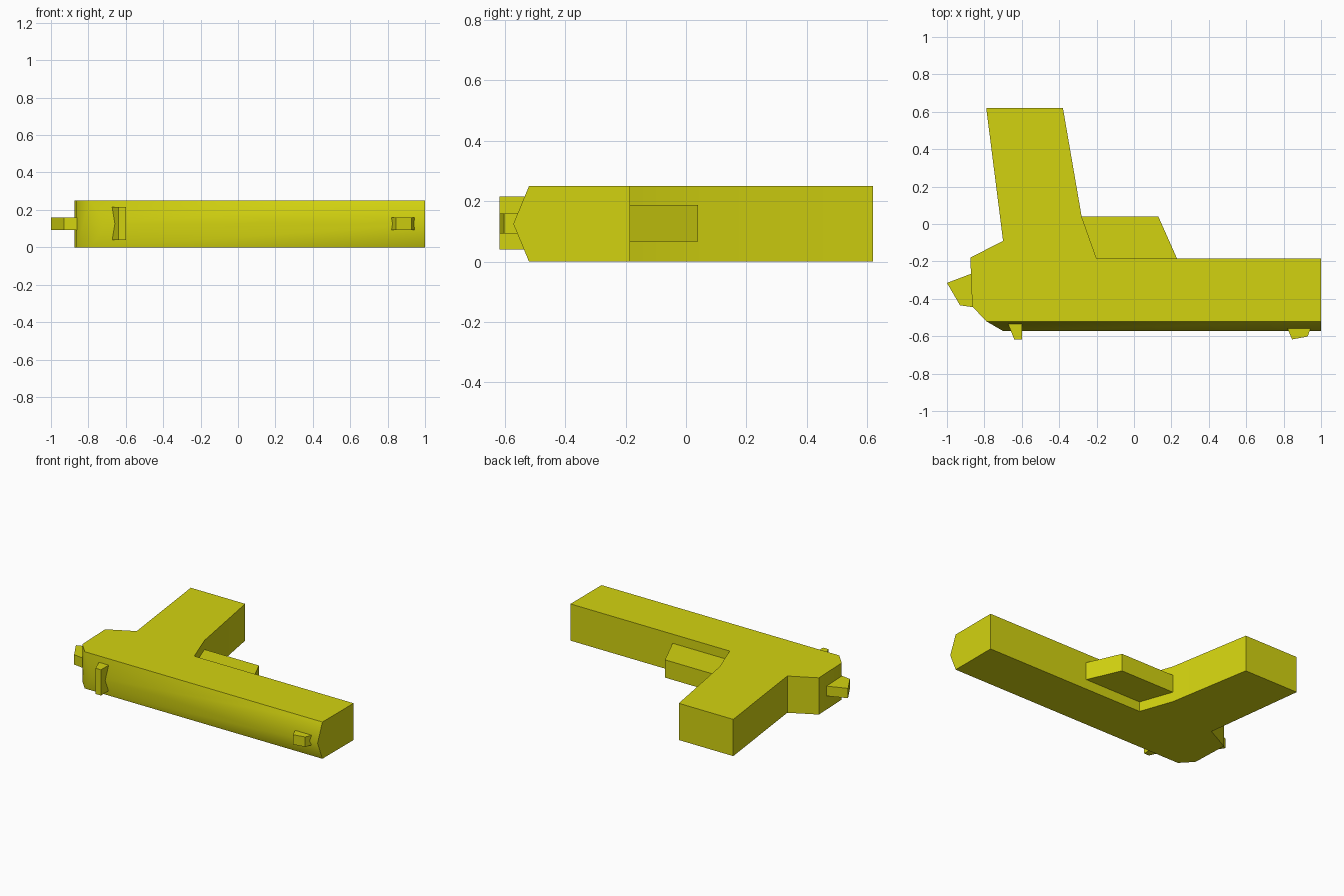
import bpy
import bmesh
import math

if "Cube" in bpy.data.objects:
    bpy.data.objects.remove(bpy.data.objects["Cube"])

yellow = bpy.data.materials.new("yellow plastic")
yellow.diffuse_color = (0.65, 0.65, 0.005, 1)
yellow.use_nodes = True
yellow.node_tree.nodes["Principled BSDF"].inputs["Base Color"].default_value = yellow.diffuse_color


def finish(name, bm):
    bmesh.ops.recalc_face_normals(bm, faces=bm.faces)
    mesh = bpy.data.meshes.new(name)
    bm.to_mesh(mesh)
    bm.free()
    mesh.materials.append(yellow)
    obj = bpy.data.objects.new(name, mesh)
    bpy.context.collection.objects.link(obj)
    return obj


def rings(bm, outline, z0, z1):
    """Bottom and top vertex rings with their caps."""
    low = [bm.verts.new((x, y, z0)) for x, y in outline]
    high = [bm.verts.new((x, y, z1)) for x, y in outline]
    bm.faces.new(low[::-1])
    bm.faces.new(high)
    return low, high


def prism(name, outline, z0, z1):
    bm = bmesh.new()
    low, high = rings(bm, outline, z0, z1)
    n = len(outline)
    for i in range(n):
        j = (i + 1) % n
        bm.faces.new((low[i], low[j], high[j], high[i]))
    return finish(name, bm)


# Barrel and grip: one flat outline whose front edge swells into a ridge
outline = [(-0.79, -0.52), (1, -0.52), (1, -0.185), (-0.20, -0.185),
           (-0.28, 0.04), (-0.38, 0.62), (-0.79, 0.62), (-0.70, -0.09),
           (-0.875, -0.18), (-0.865, -0.44)]
bm = bmesh.new()
low, high = rings(bm, outline, 0, 0.25)
ridge_a = bm.verts.new((-0.70, -0.572, 0.125))
ridge_b = bm.verts.new((1, -0.572, 0.125))
for i in range(2, len(outline)):
    j = (i + 1) % len(outline)
    bm.faces.new((low[i], low[j], high[j], high[i]))
bm.faces.new((low[1], low[2], high[2], high[1], ridge_b))    # muzzle
bm.faces.new((low[0], low[1], ridge_b, ridge_a))             # ridge halves
bm.faces.new((ridge_a, ridge_b, high[1], high[0]))
bm.faces.new((low[0], ridge_a, high[0]))                     # ridge end
body = finish("barrel_and_grip", bm)
bpy.context.view_layer.objects.active = body
body.select_set(True)
bpy.ops.object.shade_smooth_by_angle(angle=math.radians(50))

# Trigger guard block in the corner
prism("trigger_guard", [(-0.20, -0.19), (0.23, -0.185), (0.13, 0.04),
                        (-0.285, 0.04)], 0.067, 0.188)

# Hammer at the rear
prism("hammer", [(-1, -0.315), (-0.93, -0.435), (-0.86, -0.445),
                 (-0.86, -0.262)], 0.093, 0.16)

# Sights along the ridge
prism("rear_sight", [(-0.675, -0.53), (-0.64, -0.618), (-0.60, -0.618),
                     (-0.60, -0.53)], 0.04, 0.215)
prism("front_sight", [(0.815, -0.545), (0.845, -0.617), (0.928, -0.602),
                      (0.95, -0.545)], 0.093, 0.16)
